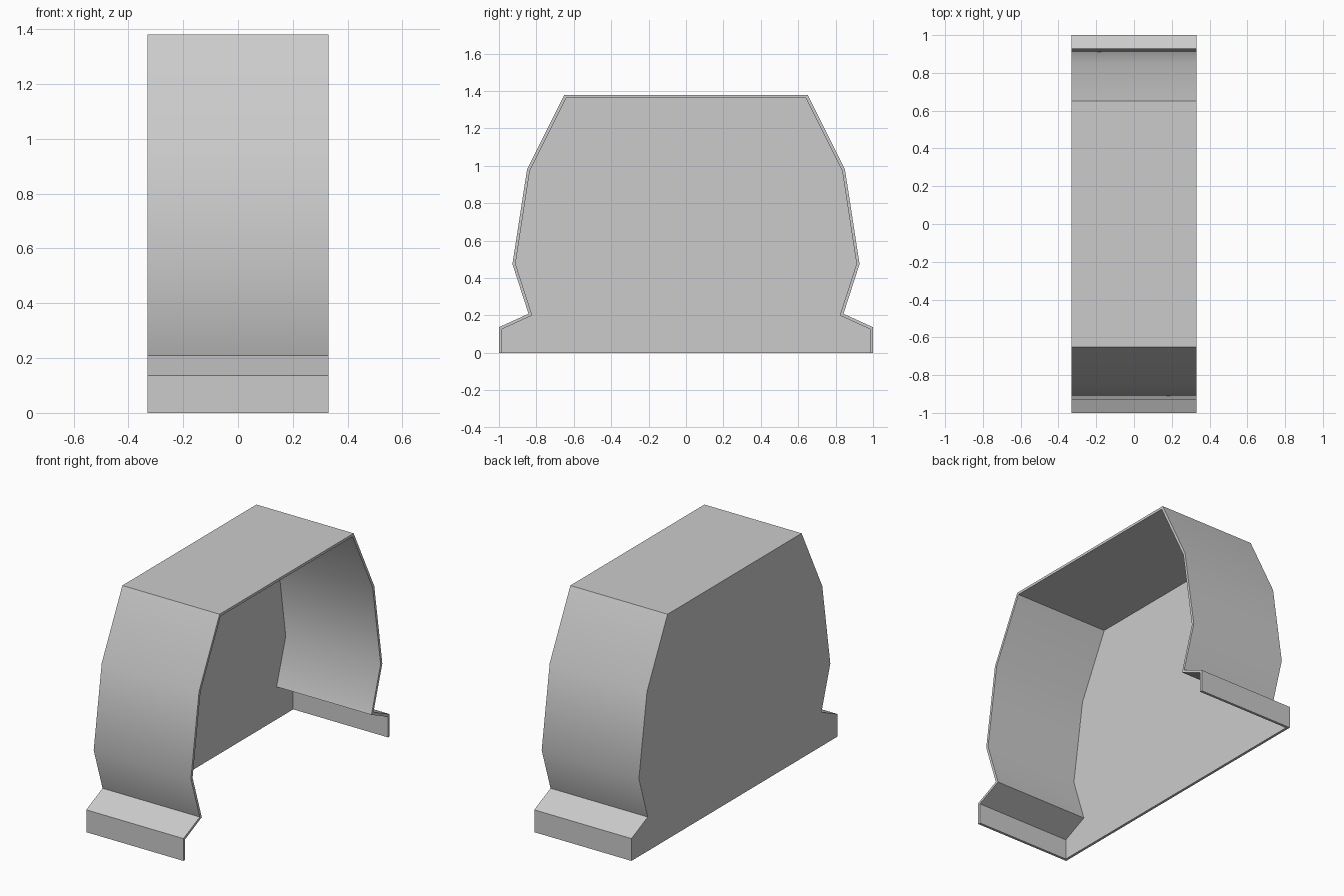
import bpy, bmesh, math

if "Cube" in bpy.data.objects:
    bpy.data.objects.remove(bpy.data.objects["Cube"], do_unlink=True)

HALF_WIDTH = 0.33
THICKNESS = 0.016

# Plain grey sheet material
grey = bpy.data.materials.new("light_grey")
grey.use_nodes = True
grey.diffuse_color = (0.6, 0.6, 0.6, 1)
grey.node_tree.nodes["Principled BSDF"].inputs["Base Color"].default_value = (0.6, 0.6, 0.6, 1)

# Half profile (y, z) from the foot flange up to the roof, then mirrored
half = [(1.0, 0.0), (1.0, 0.137), (0.842, 0.209), (0.928, 0.475), (0.85, 0.98), (0.65, 1.38)]
profile = [(-y, z) for y, z in half] + half[::-1]

# Sheet: folded side and roof strips, closed by one end panel
bm = bmesh.new()
closed = [bm.verts.new((-HALF_WIDTH, y, z)) for y, z in profile]
opened = [bm.verts.new((HALF_WIDTH, y, z)) for y, z in profile]
for i in range(len(profile) - 1):
    bm.faces.new((closed[i], closed[i + 1], opened[i + 1], opened[i]))
bm.faces.new(closed)
bmesh.ops.recalc_face_normals(bm, faces=bm.faces)

# Outward normals: the roof strip must face up
roof = max(bm.faces, key=lambda f: f.calc_center_median().z)
if roof.normal.z < 0:
    bmesh.ops.reverse_faces(bm, faces=bm.faces)

mesh = bpy.data.meshes.new("cover_shell")
bm.to_mesh(mesh)
bm.free()
mesh.materials.append(grey)
shell = bpy.data.objects.new("cover_shell", mesh)
bpy.context.collection.objects.link(shell)

# Wall thickness, grown inwards
solid = shell.modifiers.new("thickness", "SOLIDIFY")
solid.solidify_mode = "NON_MANIFOLD"
solid.nonmanifold_thickness_mode = "CONSTRAINTS"
solid.thickness = THICKNESS
solid.offset = -1

bpy.ops.object.select_all(action="DESELECT")
shell.select_set(True)
bpy.context.view_layer.objects.active = shell
bpy.ops.object.modifier_apply(modifier=solid.name)
bpy.ops.object.shade_smooth_by_angle(angle=math.radians(30))
